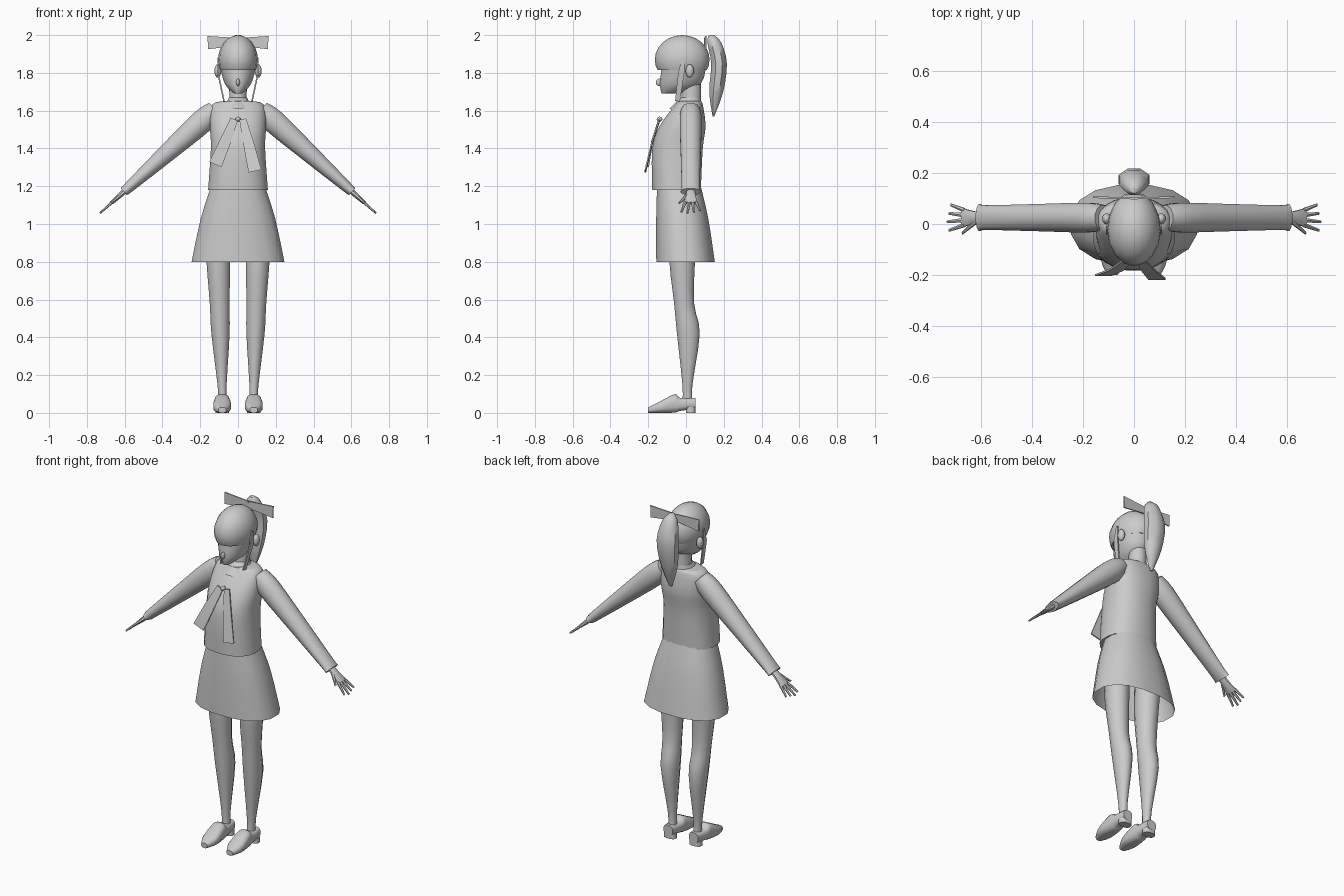
import bpy, bmesh, math
from mathutils import Vector, Matrix

cube = bpy.data.objects.get("Cube")
if cube:
    bpy.data.objects.remove(cube)

grey = bpy.data.materials.new("plain grey")
grey.use_nodes = True
grey.diffuse_color = (.6, .6, .6, 1)
grey.node_tree.nodes["Principled BSDF"].inputs["Base Color"].default_value = grey.diffuse_color


def finish(name, bm):
    bmesh.ops.recalc_face_normals(bm, faces=bm.faces)
    mesh = bpy.data.meshes.new(name)
    bm.to_mesh(mesh)
    bm.free()
    mesh.materials.append(grey)
    part = bpy.data.objects.new(name, mesh)
    bpy.context.collection.objects.link(part)
    bpy.ops.object.select_all(action='DESELECT')
    part.select_set(True)
    bpy.context.view_layer.objects.active = part
    bpy.ops.object.shade_smooth_by_angle(angle=math.radians(50))


def smooth_rings(rings, steps):
    """Fill in rings along a spline that passes through the given ones."""
    filled = []
    last = len(rings) - 1
    for i in range(last):
        before, start, end, after = (rings[min(max(k, 0), last)] for k in range(i - 1, i + 3))
        for step in range(steps):
            t = step / steps
            filled.append([b + ((c - a) * t + (a * 2 - b * 5 + c * 4 - d) * t ** 2
                                + (b * 3 - a - c * 3 + d) * t ** 3) / 2
                           for a, b, c, d in zip(before, start, end, after)])
    return filled + [rings[-1]]


def loft(name, rings, sides=12, steps=3, power=1, open_bottom=False):
    """Skin rings given as centre and two axes; a power below one squares them off."""
    bm = bmesh.new()
    loops = []
    for centre, across, deep in smooth_rings(rings, steps):
        loop = []
        for i in range(sides):
            angle = math.tau * (i + .5) / sides
            a, b = (math.copysign(abs(t) ** power, t) for t in (math.cos(angle), math.sin(angle)))
            loop.append(bm.verts.new(centre + across * a + deep * b))
        loops.append(loop)
    for low, high in zip(loops, loops[1:]):
        for i in range(sides):
            bm.faces.new((low[i - 1], low[i], high[i], high[i - 1]))
    bm.faces.new(loops[-1])
    if not open_bottom:
        bm.faces.new(loops[0])
    finish(name, bm)


def ring(height, wide, front, back, x=0):
    """Level ring described by its height, half width and extent in depth."""
    return (Vector((x, (front + back) / 2, height)), Vector((wide, 0, 0)),
            Vector((0, (back - front) / 2, 0)))


def ribbon(name, points, widths, facing):
    """Thin flat strip along points, its broad side turned to the facing axis."""
    path = [Vector(p) for p in points]
    edge = (path[-1] - path[0]).cross(facing).normalized() * math.sqrt(2)
    loft(name, [(p, edge * w, facing * .005) for p, w in zip(path, widths)], sides=4, steps=1)


def ball(name, centre, size, cut=None):
    """Ellipsoid, optionally without everything under a cut height."""
    bm = bmesh.new()
    place = Matrix.Translation(centre) @ Matrix.Diagonal((*size, 1))
    bmesh.ops.create_uvsphere(bm, u_segments=16, v_segments=12, radius=1, matrix=place)
    if cut:
        bmesh.ops.bisect_plane(bm, geom=bm.verts[:] + bm.edges[:] + bm.faces[:],
                               plane_co=(0, 0, cut), plane_no=(0, 0, 1), clear_inner=True)
        bmesh.ops.holes_fill(bm, edges=bm.edges)
    finish(name, bm)


X, Y, Z = Matrix.Identity(3)

# Head, hair and neck
loft("head", [ring(1.69, .02, -.13, -.03), ring(1.74, .07, -.14, .08),
              ring(1.84, .1, -.13, .11)], sides=16)
ball("hair_cap", (0, -.02, 1.87), (.105, .145, .13), cut=1.815)
ball("nose", (0, -.14, 1.75), (.01, .02, .02))
loft("neck", [ring(1.6, .05, -.03, .08), ring(1.76, .045, -.02, .08)])
loft("ponytail", [ring(1.57, .01, .14, .15), ring(1.7, .05, .12, .2), ring(1.85, .065, .13, .22),
                  ring(1.96, .045, .11, .19), ring(2, .015, .12, .15)], sides=8)

# Jacket, collar and skirt
loft("jacket", [ring(1.18, .16, -.18, .08), ring(1.4, .145, -.18, .09), ring(1.52, .15, -.14, .105),
                ring(1.63, .14, -.06, .09), ring(1.65, .08, -.05, .08)], sides=20, power=.85)
loft("collar", [ring(1.61, .075, -.09, .09), ring(1.67, .05, -.03, .08)])
loft("skirt", [ring(.8, .25, -.16, .155), ring(1.03, .2, -.16, .12), ring(1.2, .145, -.155, .08)],
     sides=16, power=.85, open_bottom=True)

# Chest ribbon
ball("tie_knot", (0, -.14, 1.555), (.013, .015, .013))
ribbon("tie_right", [(-.02, -.14, 1.555), (-.07, -.18, 1.43), (-.12, -.2, 1.315)], (.02, .03, .035), Y)
ribbon("tie_left", [(.025, -.14, 1.555), (.055, -.18, 1.43), (.09, -.215, 1.28)], (.018, .028, .035), Y)

# Paired parts
for s, side in ((1, "left_"), (-1, "right_")):
    arm = Vector((s * .744, 0, -.668))
    shoulder = Vector((s * .165, .025, 1.565))

    def arm_ring(distance, deep, thick, y=0):
        return shoulder + arm * distance + Y * y, Y * deep, arm.cross(Y) * thick

    # Arm and hand
    loft(side + "sleeve", [arm_ring(-.06, .05, .05), arm_ring(.03, .06, .065), arm_ring(.28, .055, .05),
                           arm_ring(.55, .05, .03), arm_ring(.59, .055, .025)])
    loft(side + "palm", [arm_ring(.57, .025, .015), arm_ring(.62, .027, .015),
                         arm_ring(.68, .04, .01)], sides=8)
    for i, finger in enumerate(("index", "middle", "ring", "little")):
        spread = i - 1.5
        reach = .76 - .01 * abs(i - 1)
        loft(side + finger + "_finger", [arm_ring(.67, .01, .008, spread * .019),
                                         arm_ring(reach, .006, .005, spread * .033)], sides=6, steps=1)
    loft(side + "thumb", [arm_ring(.61, .012, .01, -.015), arm_ring(.68, .006, .006, -.06)],
         sides=6, steps=1)

    # Leg leaning outward with height
    def leg_ring(height, wide, front, back):
        return ring(height, wide, front, back, s * (.08 + .03 * height))

    loft(side + "leg", [leg_ring(.05, .023, -.02, .035), leg_ring(.15, .025, -.02, .035),
                        leg_ring(.42, .05, -.05, .075), leg_ring(.58, .054, -.065, .045),
                        leg_ring(.8, .065, -.09, .05), leg_ring(1.05, .07, -.09, .07)])

    # Shoe lofted from toe to back
    def shoe_ring(y, wide, bottom, top):
        return Vector((s * .084, y, (bottom + top) / 2)), X * wide, Z * (top - bottom) / 2

    loft(side + "shoe", [shoe_ring(-.2, .02, 0, .03), shoe_ring(-.14, .047, 0, .06),
                         shoe_ring(-.06, .042, 0, .1), shoe_ring(-.03, .04, .01, .08),
                         shoe_ring(.05, .03, .02, .08)], power=.7)
    loft(side + "heel", [ring(0, .037, 0, .05, s * .084), ring(.03, .037, 0, .05, s * .084)],
         steps=1, power=.7)

    # Ear, side lock and half of the hair bow
    ball(side + "ear", (s * .107, .02, 1.81), (.018, .022, .035))
    ribbon(side + "lock", [(s * .105, -.015, 1.88), (s * .106, -.025, 1.8), (s * .074, -.045, 1.65)],
           (.007, .016, .013), X)
    ribbon(side + "bow_half", [(0, .1, 1.965), (s * .16, .105, 1.96)], (.02, .035), Y)
